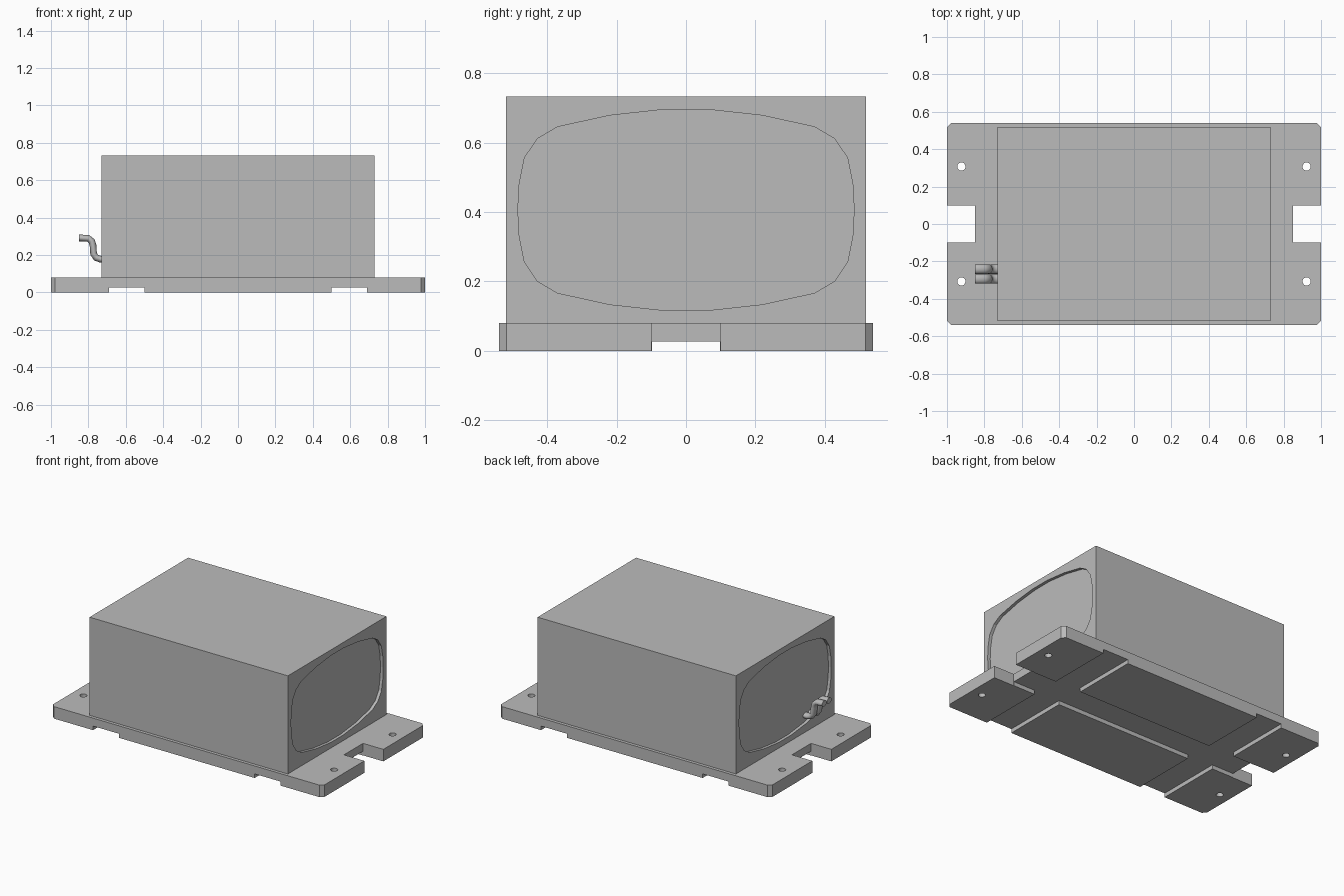
import bpy, bmesh, math
from mathutils import Vector

cube = bpy.data.objects.get("Cube")
if cube:
    bpy.data.objects.remove(cube, do_unlink=True)

grey = bpy.data.materials.new("neutral_grey")
grey.use_nodes = True
colour = (0.5, 0.5, 0.5, 1)
grey.diffuse_color = colour
grey.node_tree.nodes["Principled BSDF"].inputs["Base Color"].default_value = colour


def finish(bm, name):
    bmesh.ops.recalc_face_normals(bm, faces=bm.faces)
    mesh = bpy.data.meshes.new(name)
    bm.to_mesh(mesh)
    bm.free()
    mesh.materials.append(grey)
    obj = bpy.data.objects.new(name, mesh)
    bpy.context.collection.objects.link(obj)
    return obj


def prism(name, points, direction):
    """Extrude a closed outline along a vector."""
    bm = bmesh.new()
    face = bm.faces.new([bm.verts.new(p) for p in points])
    ext = bmesh.ops.extrude_face_region(bm, geom=[face])
    verts = [v for v in ext["geom"] if isinstance(v, bmesh.types.BMVert)]
    bmesh.ops.translate(bm, verts=verts, vec=direction)
    return finish(bm, name)


def box(name, x0, x1, y0, y1, z0, z1):
    return prism(name, [(x0, y0, z0), (x1, y0, z0), (x1, y1, z0), (x0, y1, z0)],
                 (0, 0, z1 - z0))


def cut(obj, cutter):
    """Subtract a cutter, then discard it."""
    cutter.hide_render = True
    mod = obj.modifiers.new("cut", "BOOLEAN")
    mod.operation = "DIFFERENCE"
    mod.solver = "EXACT"
    mod.object = cutter
    bpy.context.view_layer.objects.active = obj
    bpy.ops.object.modifier_apply(modifier=mod.name)
    bpy.data.objects.remove(cutter, do_unlink=True)


# Mounting plate: chamfered corners and a notch in each end
half = [(0.85, -0.1), (0.85, 0.1), (1, 0.1), (1, 0.517), (0.978, 0.539)]
corner = [(0.978, -0.539), (1, -0.517), (1, -0.1)]
right = corner + half
outline = right + [(-x, -y) for x, y in right]
plate = prism("mounting_plate", [(x, y, 0) for x, y in outline], (0, 0, 0.08))

# Crossing channels in the underside
cut(plate, box("channel_cutter", -1.1, 1.1, -0.098, 0.098, -0.1, 0.027))
for s in (-1, 1):
    a, b = sorted((s * 0.5, s * 0.69))
    cut(plate, box("channel_cutter", a, b, -0.7, 0.7, -0.1, 0.027))

# Screw holes
for sx in (-1, 1):
    for sy in (-1, 1):
        ring = [(sx * 0.923 + 0.022 * math.cos(i * math.tau / 20),
                 sy * 0.307 + 0.022 * math.sin(i * math.tau / 20), -0.1)
                for i in range(20)]
        cut(plate, prism("hole_cutter", ring, (0, 0, 0.3)))

# Housing with a shallow rounded recess in each end
housing = box("housing", -0.73, 0.73, -0.518, 0.518, 0.08, 0.733)
quarter = [(0.484, 0), (0.48, 0.075), (0.465, 0.15), (0.428, 0.205),
           (0.37, 0.239), (0.22, 0.272), (0.065, 0.289)]
upper = quarter + [(-y, z) for y, z in reversed(quarter[1:])]
oval = upper + [(-y, -z) for y, z in upper]
for s in (-1, 1):
    cut(housing, prism("recess_cutter", [(s * 0.71, y, 0.406 + z) for y, z in oval],
                       (s * 0.2, 0, 0)))

# Pair of bent leads leaving the right-hand end
path = [(-0.7, 0.177), (-0.735, 0.177), (-0.758, 0.185), (-0.772, 0.205),
        (-0.775, 0.25), (-0.782, 0.274), (-0.8, 0.289), (-0.85, 0.291)]
for number, y in enumerate((-0.241, -0.294)):
    bm = bmesh.new()
    rings = []
    for i, (x, z) in enumerate(path):
        before, after = path[max(i - 1, 0)], path[min(i + 1, len(path) - 1)]
        tangent = Vector((after[0] - before[0], 0, after[1] - before[1])).normalized()
        side = Vector((0, 1, 0))
        normal = tangent.cross(side)
        rings.append([bm.verts.new(Vector((x, y, z))
                      + side * 0.025 * math.cos(k * math.tau / 16)
                      + normal * 0.018 * math.sin(k * math.tau / 16)) for k in range(16)])
    for a, b in zip(rings, rings[1:]):
        for k in range(16):
            n = (k + 1) % 16
            bm.faces.new((a[k], a[n], b[n], b[k]))
    bm.faces.new(rings[0])
    bm.faces.new(rings[-1])
    lead = finish(bm, f"lead_{number + 1}")
    bpy.ops.object.select_all(action="DESELECT")
    lead.select_set(True)
    bpy.context.view_layer.objects.active = lead
    bpy.ops.object.shade_smooth_by_angle(angle=math.radians(40))
